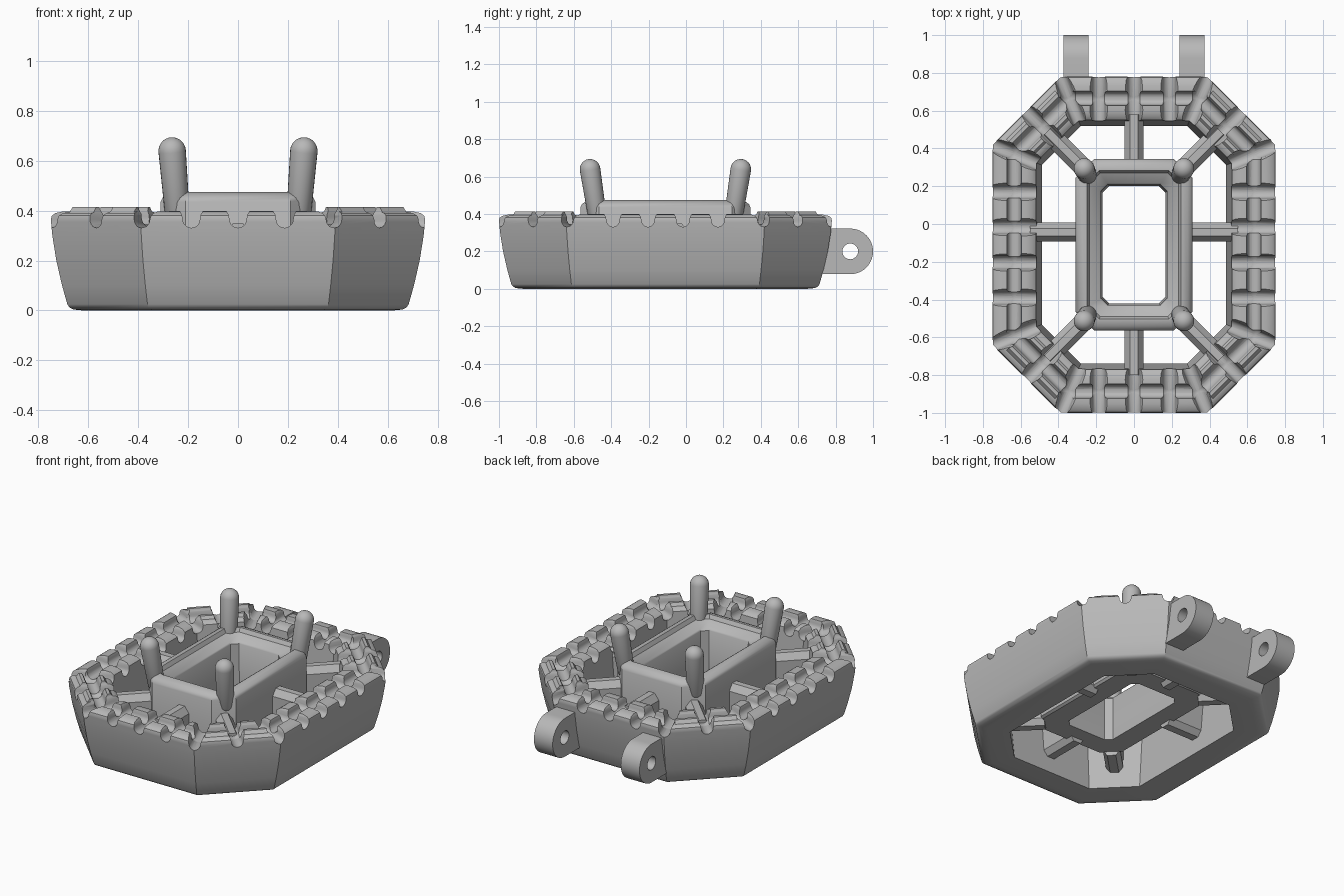
import bpy, bmesh
from math import sin, cos, pi, radians
from mathutils import Vector

cube = bpy.data.objects.get("Cube")
if cube:
    bpy.data.objects.remove(cube)

CY = -0.11                      # centre of the octagonal body along y
RING = (0.75, 0.89, 0.36)       # half width, half length, corner cut
FRAME = (0.31, 0.455, 0.10)

grey = bpy.data.materials.new("plain_grey")
grey.use_nodes = True
grey.diffuse_color = (0.48, 0.48, 0.48, 1)
grey.node_tree.nodes["Principled BSDF"].inputs["Base Color"].default_value = grey.diffuse_color


def finish(name, bm):
    bmesh.ops.recalc_face_normals(bm, faces=bm.faces)
    mesh = bpy.data.meshes.new(name)
    bm.to_mesh(mesh)
    bm.free()
    mesh.materials.append(grey)
    obj = bpy.data.objects.new(name, mesh)
    bpy.context.collection.objects.link(obj)
    return obj


def smooth(obj):
    bpy.ops.object.select_all(action='DESELECT')
    obj.select_set(True)
    bpy.context.view_layer.objects.active = obj
    bpy.ops.object.shade_smooth_by_angle(angle=radians(32))


def octagon(size, inset):
    """Corners of a rectangle with cut corners, moved inwards by inset."""
    hx, hy, cut = size[0] - inset, size[1] - inset, size[2]
    cut = max(cut - 0.586 * inset, 0.035)
    quarter = [(hx, hy - cut), (hx - cut, hy)]
    half = quarter + [(-x, y) for x, y in reversed(quarter)]
    return [Vector((x, y + CY)) for x, y in half + [(-x, -y) for x, y in half]]


def octagon_loft(name, size, profile):
    """Sweep a closed profile of (inset, height) around an octagon."""
    bm = bmesh.new()
    loops = [[bm.verts.new((*p, z)) for p in octagon(size, d)] for d, z in profile]
    for a, b in zip(loops, loops[1:] + loops[:1]):
        for i in range(8):
            j = (i + 1) % 8
            bm.faces.new((a[i], a[j], b[j], b[i]))
    return finish(name, bm)


def add_prism(bm, section, start, end):
    """Extrude a section of (sideways, height) between two plan points."""
    a, b = Vector(start), Vector(end)
    d = (b - a).normalized()
    side = Vector((-d.y, d.x))
    rows = [[bm.verts.new((*(p + side * u), z)) for u, z in section] for p in (a, b)]
    n = len(section)
    for i in range(n):
        j = (i + 1) % n
        bm.faces.new((rows[0][i], rows[0][j], rows[1][j], rows[1][i]))
    bm.faces.new(rows[0])
    bm.faces.new(rows[1])


def prism(name, section, start, end):
    bm = bmesh.new()
    add_prism(bm, section, start, end)
    return finish(name, bm)


def arc(r, z, first, last, n):
    return [(r * cos(first + (last - first) * i / n), z + r * sin(first + (last - first) * i / n))
            for i in range(n + 1)]


def combine(obj, steps):
    """Apply (operation, helper) booleans in order, then drop the helpers."""
    for operation, helper in steps:
        m = obj.modifiers.new("combine", 'BOOLEAN')
        m.operation, m.solver, m.object = operation, 'EXACT', helper
    bpy.context.view_layer.update()
    graph = bpy.context.evaluated_depsgraph_get()
    mesh = bpy.data.meshes.new_from_object(obj.evaluated_get(graph))
    obj.modifiers.clear()
    obj.data = mesh
    for _, helper in steps:
        bpy.data.objects.remove(helper)


# Outer ring with bulging sides and a nearly flat top
ring = octagon_loft("outer_ring", RING, [
    (0.13, 0), (0.09, 0.004), (0.075, 0.012), (0.066, 0.025), (0.045, 0.1), (0.022, 0.2),
    (0.006, 0.3), (0, 0.365), (0.004, 0.38), (0.018, 0.39), (0.05, 0.397), (0.18, 0.399),
    (0.212, 0.393), (0.23, 0.38), (0.262, 0)])

# Raised strips on the four diagonals, then grooves and round pits in the top
groove = [(-0.05, 0.45), (-0.047, 0.4), (-0.038, 0.385)] + arc(0.034, 0.365, pi, 2 * pi, 10) + [
    (0.038, 0.385), (0.047, 0.4), (0.05, 0.45)]
strip = [(-0.1, 0.37), (0.1, 0.37), (0.065, 0.414), (-0.065, 0.414)]
channel = octagon_loft("channel_cutter", RING, [(0.115 + u, z + 0.012) for u, z in groove])

outer, middle, inner = (octagon(RING, d) for d in (-0.05, 0.115, 0.28))
bm_strip, bm_corner, bm_cross, bm_pits = (bmesh.new() for _ in range(4))
for i in range(8):
    a, b = middle[i], middle[(i + 1) % 8]
    edge = (b - a).normalized()
    normal = Vector((edge.y, -edge.x)) * 0.165
    add_prism(bm_corner, groove, outer[i], inner[i])
    if i % 2 == 0:
        add_prism(bm_strip, strip, a.lerp(b, 0.06), a.lerp(b, 0.94))
    reach = (0, 1, 0, 2)[i % 4] if i % 4 == 1 else (0 if i % 2 == 0 else 1.5)
    spots = [(a + b) / 2 + edge * 0.187 * (k - reach) for k in range(int(2 * reach) + 1)]
    for p in spots:
        add_prism(bm_cross, groove, p + normal, p - normal)
    for p in [a] + spots:
        pit = bmesh.ops.create_uvsphere(bm_pits, u_segments=20, v_segments=10, radius=0.047)
        bmesh.ops.translate(bm_pits, verts=pit["verts"], vec=(p.x, p.y, 0.377))
combine(ring, [('UNION', finish("strip_helper", bm_strip)),
               ('DIFFERENCE', channel),
               ('DIFFERENCE', finish("cross_groove_cutter", bm_cross)),
               ('DIFFERENCE', finish("corner_groove_cutter", bm_corner)),
               ('DIFFERENCE', finish("pit_cutter", bm_pits))])
smooth(ring)

# Central open frame with a funnel-shaped rim
frame = octagon_loft("central_frame", FRAME, [
    (0.012, 0.13), (0, 0.142), (0, 0.435), (0.008, 0.452), (0.025, 0.465), (0.048, 0.474),
    (0.062, 0.474), (0.075, 0.45), (0.13, 0.42), (0.136, 0.41), (0.144, 0.13)])
smooth(frame)

# Eight spokes joining frame and ring
beam = [(-0.05, 0.14), (-0.025, 0.105), (0.025, 0.105), (0.05, 0.14),
        (0.05, 0.31), (0.02, 0.35), (-0.02, 0.35), (-0.05, 0.31)]
for s, side in ((1, "left"), (-1, "right")):
    prism(side + "_spoke", beam, (s * 0.27, -0.043), (s * 0.55, -0.043))
    for t, end in ((1, "back"), (-1, "front")):
        prism(f"{end}_{side}_spoke", beam, (s * 0.25, CY + t * 0.39), (s * 0.46, CY + t * 0.60))
for t, end in ((1, "back"), (-1, "front")):
    prism(end + "_spoke", beam, (0, CY + t * 0.40), (0, CY + t * 0.69))

# Four round-ended posts leaning outwards from the frame corners
for s, side in ((1, "left"), (-1, "right")):
    for t, end in ((1, "back"), (-1, "front")):
        foot = Vector((s * 0.244, CY + t * 0.365, 0.395))
        tip = Vector((s * 0.264, CY + t * 0.403, 0.639))
        axis = tip - foot
        bm = bmesh.new()
        bmesh.ops.create_uvsphere(bm, u_segments=24, v_segments=14, radius=0.055)
        for v in bm.verts:
            if v.co.z > -0.001:
                v.co.z += axis.length
            else:
                v.co *= 0.92
        turn = Vector((0, 0, 1)).rotation_difference(axis).to_matrix()
        bmesh.ops.rotate(bm, verts=bm.verts, matrix=turn)
        bmesh.ops.translate(bm, verts=bm.verts, vec=foot)
        smooth(finish(f"{end}_{side}_post", bm))

# Two hinge lugs at the back, each with a pin hole
lug_shape = [(-0.16, 0.078)] + arc(0.122, 0.2, -pi / 2, pi / 2, 20) + [(-0.16, 0.322)]
for s, side in ((1, "left"), (-1, "right")):
    x0, x1 = sorted((s * 0.24, s * 0.372))
    lug = prism(side + "_hinge_lug", lug_shape, (x0, 0.878), (x1, 0.878))
    hole = prism("hole_cutter", arc(0.042, 0.2, 0, 2 * pi * 23 / 24, 23), (x0 - 0.1, 0.878), (x1 + 0.1, 0.878))
    combine(lug, [('DIFFERENCE', hole)])
    smooth(lug)
